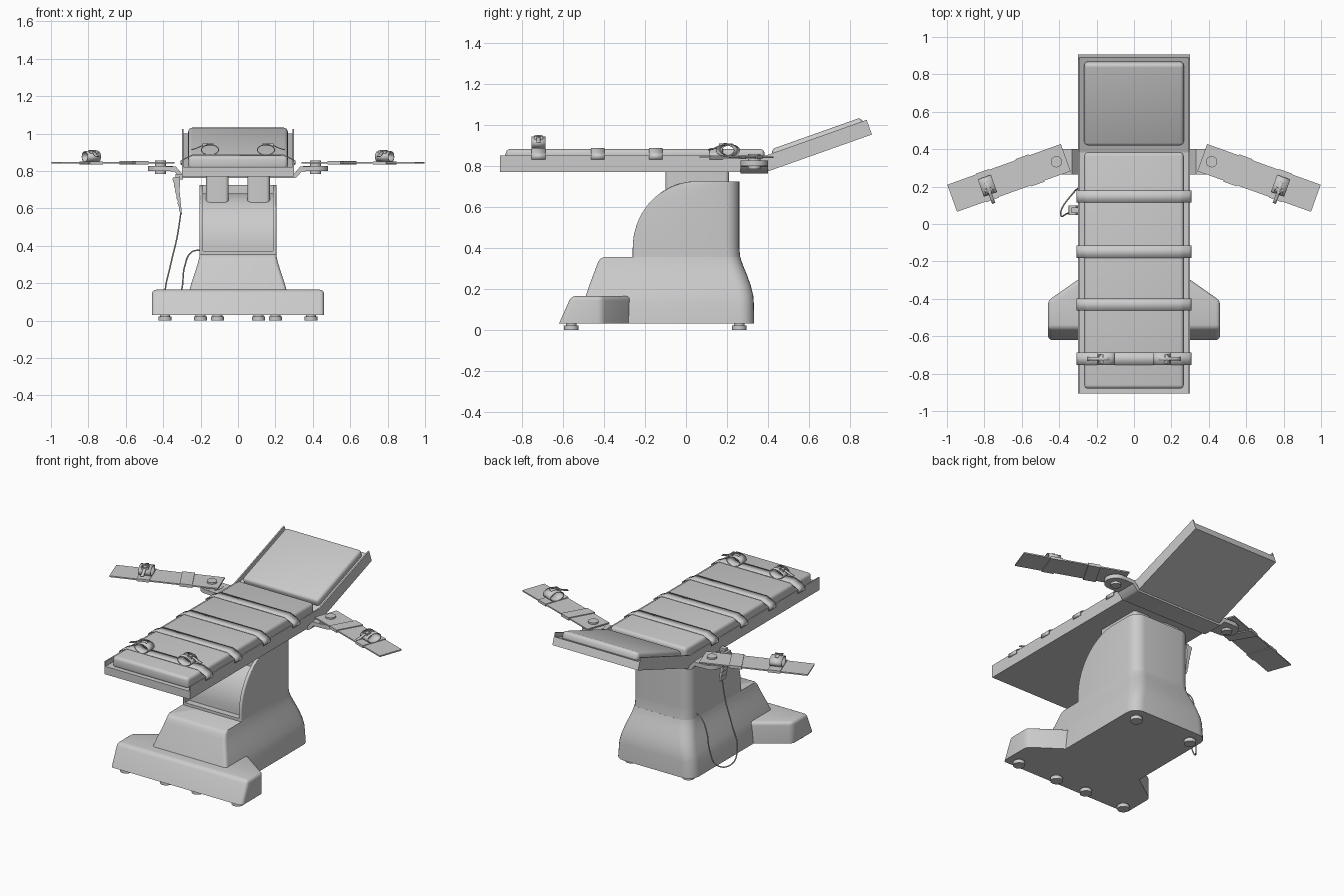
import bpy, bmesh
from math import sin, cos, pi, radians
from mathutils import Matrix, Vector

if "Cube" in bpy.data.objects:
    bpy.data.objects.remove(bpy.data.objects["Cube"])


def finish(name, bm, mat=None):
    bmesh.ops.recalc_face_normals(bm, faces=bm.faces)
    me = bpy.data.meshes.new(name)
    bm.to_mesh(me)
    bm.free()
    if mat:
        me.transform(mat)
    ob = bpy.data.objects.new(name, me)
    bpy.context.collection.objects.link(ob)
    return ob


def place(axis, p, d):
    return {'x': (d, p[0], p[1]), 'y': (p[0], d, p[1]), 'z': (p[0], p[1], d)}[axis]


def prism(name, pts, axis, a, b, bevel=0, mat=None):
    """Closed profile extruded along an axis, optionally with rounded edges."""
    bm = bmesh.new()
    lo = [bm.verts.new(place(axis, p, a)) for p in pts]
    hi = [bm.verts.new(place(axis, p, b)) for p in pts]
    bm.faces.new(lo)
    bm.faces.new(hi)
    n = len(pts)
    for i in range(n):
        j = (i + 1) % n
        bm.faces.new((lo[i], lo[j], hi[j], hi[i]))
    if bevel:
        bmesh.ops.bevel(bm, geom=bm.edges[:], offset=bevel, segments=4, profile=0.5, affect='EDGES')
    return finish(name, bm, mat)


def box(name, lo, hi, bevel=0, mat=None):
    pts = [(lo[0], lo[1]), (hi[0], lo[1]), (hi[0], hi[1]), (lo[0], hi[1])]
    return prism(name, pts, 'z', lo[2], hi[2], bevel, mat)


def disc(name, x, y, r, z0, z1, n=32):
    return prism(name, [(x + r * cos(2 * pi * i / n), y + r * sin(2 * pi * i / n)) for i in range(n)], 'z', z0, z1)


def band(name, pts, y0, y1, thick=0.005, closed=False, mat=None):
    """Webbing strip following an xz path, given thickness by solidify."""
    bm = bmesh.new()
    rows = [[bm.verts.new((x, y, z)) for y in (y0, y1)] for x, z in pts]
    for i in range(len(rows) - (not closed)):
        a, b = rows[i], rows[(i + 1) % len(rows)]
        bm.faces.new((a[0], b[0], b[1], a[1]))
    ob = finish(name, bm, mat)
    m = ob.modifiers.new('thickness', 'SOLIDIFY')
    m.thickness, m.offset = thick, 0
    return ob


def mirror(*obs):
    for ob in obs:
        ob.modifiers.new('mirror', 'MIRROR')


def ring(w, f, b, rf, rb, z):
    """Rounded rectangle: half width, front y, back y, front and back radii."""
    out = []
    for cx, cy, r, a0 in ((w - rf, f + rf, rf, -90), (w - rb, b - rb, rb, 0),
                          (-w + rb, b - rb, rb, 90), (-w + rf, f + rf, rf, 180)):
        for i in range(7):
            a = radians(a0 + 15 * i)
            out.append((cx + r * cos(a), cy + r * sin(a), z))
    return out


def loft(name, rings):
    bm = bmesh.new()
    rows = [[bm.verts.new(p) for p in r] for r in rings]
    bm.faces.new(rows[0])
    bm.faces.new(rows[-1])
    n = len(rows[0])
    for a, b in zip(rows, rows[1:]):
        for i in range(n):
            j = (i + 1) % n
            bm.faces.new((a[i], a[j], b[j], b[i]))
    return finish(name, bm)


def cuff(name, loc, rot, w):
    """Buckled loop with its axis on local y and a loose tail on local +x."""
    M = Matrix.Translation(loc) @ Matrix.Rotation(rot, 4, 'Z')
    loop = [(0.046 * cos(2 * pi * i / 28), 0.029 + 0.027 * sin(2 * pi * i / 28)) for i in range(28)]
    mirror(band(name + '_loop', loop, -w / 2, w / 2, 0.005, True, M),
           band(name + '_tail', [(-0.02, 0.059), (0.015, 0.06), (0.045, 0.05), (0.075, 0.036), (0.1, 0.03)],
                -0.009, 0.009, 0.005, False, M),
           box(name + '_buckle_bar', (0.012, -0.02, 0.054), (0.018, 0.02, 0.066), 0, M),
           box(name + '_buckle_bar_outer', (0.034, -0.02, 0.046), (0.04, 0.02, 0.06), 0, M),
           box(name + '_buckle_side_a', (0.012, -0.022, 0.05), (0.04, -0.016, 0.062), 0, M),
           box(name + '_buckle_side_b', (0.012, 0.016, 0.05), (0.04, 0.022, 0.062), 0, M))


# Base foot with sloped front and rounded upper edges
bm = bmesh.new()
half = [(0.46, -0.62), (0.46, -0.41), (0.26, -0.27)]
outline = half + [(-x, y) for x, y in reversed(half)]
lo = [bm.verts.new((x, y, 0.03)) for x, y in outline]
hi = [bm.verts.new((x, y + (0.06 if y < -0.6 else 0), 0.165)) for x, y in outline]
bm.faces.new(lo)
bm.faces.new(hi)
for i in range(6):
    j = (i + 1) % 6
    bm.faces.new((lo[i], lo[j], hi[j], hi[i]))
round_edges = [e for e in bm.edges if max(v.co.z for v in e.verts) > 0.1]
bmesh.ops.bevel(bm, geom=round_edges, offset=0.022, segments=4, profile=0.5, affect='EDGES')
finish('base_foot', bm)

# Floor pads
for i, (x, y) in enumerate([(0.39, -0.56), (0.11, -0.56), (0.2, 0.26)]):
    mirror(disc('floor_pad_%d' % i, x, y, 0.035, 0, 0.022), disc('floor_pad_stem_%d' % i, x, y, 0.026, 0.02, 0.032))

# Flared lower pedestal
lower = [(0.03, 0.275, -0.53, 0.333), (0.13, 0.268, -0.502, 0.331), (0.17, 0.258, -0.488, 0.328),
         (0.22, 0.243, -0.471, 0.315), (0.27, 0.226, -0.452, 0.297), (0.31, 0.214, -0.437, 0.28),
         (0.335, 0.208, -0.427, 0.271), (0.348, 0.206, -0.416, 0.267), (0.355, 0.205, -0.402, 0.265)]
loft('pedestal_lower', [ring(w, f, b, 0.02, 0.07, z) for z, w, f, b in lower])

# Upper pedestal shell with curved front, hollowed to leave a rim
arc = [radians(5 * i) for i in range(19)]
rings = [ring(0.205, -0.26, 0.265, 0.008, 0.07, 0.352)]
rings += [ring(0.205, 0.05 - 0.31 * cos(t), 0.26, 0.008, 0.07, 0.40 + 0.325 * sin(t)) for t in arc]
shell = loft('pedestal_shell', rings)
recess = [(-0.4, 0.372), (-0.22, 0.372)] + [(0.05 - 0.27 * cos(t), 0.40 + 0.28 * sin(t)) for t in arc]
recess += [(0.22, 0.68), (0.22, 0.9), (-0.4, 0.9)]
cutter = prism('shell_cutter', recess, 'x', -0.188, 0.188)
cutter.hide_render = True
m = shell.modifiers.new('recess', 'BOOLEAN')
m.operation, m.object, m.solver = 'DIFFERENCE', cutter, 'EXACT'
dg = bpy.context.evaluated_depsgraph_get()
shell.data = bpy.data.meshes.new_from_object(shell.evaluated_get(dg))
shell.modifiers.clear()
bpy.data.objects.remove(cutter)

# Lift columns between pedestal and table
col = [(x, y) for x, y, z in ring(0.06, -0.1, 0.21, 0.02, 0.02, 0)]
mirror(prism('lift_column', [(x + 0.11, y) for x, y in col], 'z', 0.6, 0.775))

# Table and head section: channel trays with cushions
def channel(h):
    r = [(0.3, 0), (0.3, h), (0.292, h), (0.292, 0.05)]
    return r + [(-x, z) for x, z in reversed(r)]


table = Matrix.Translation((0, 0, 0.77))
head = Matrix.Translation((0, 0.39, 0.77)) @ Matrix.Rotation(radians(19.5), 4, 'X')
prism('table_tray', channel(0.08), 'y', -0.907, 0.392, 0, table)
prism('head_tray', channel(0.076), 'y', 0, 0.549, 0, head)
box('table_cushion', (-0.266, -0.88, 0.04), (0.266, 0.383, 0.112), 0.02, table)
box('head_cushion', (-0.266, 0.06, 0.04), (0.266, 0.528, 0.096), 0.02, head)

# Body straps
side = [(0.303, 0.832), (0.304, 0.853), (0.292, 0.862), (0.262, 0.876), (0.245, 0.884)]
path = side + [(-x, z) for x, z in reversed(side)]
for i, y in enumerate((0.147, -0.148, -0.43, -0.72)):
    band('body_strap_%d' % i, path, y - 0.033, y + 0.033, 0.006)

# Ankle cuffs
cuff('ankle_cuff', (0.15, -0.72, 0.884), 0, 0.066)

# Arm board bracket: cranked bar below the table with rounded ends
crank = [(0.302, 0.762), (0.312, 0.765), (0.342, 0.798), (0.415, 0.8)]
top = [(0.415, 0.825), (0.332, 0.823), (0.3, 0.785)]
prof = crank + top
prism('arm_bracket', prof + [(-x, z) for x, z in reversed(prof)], 'y', 0.265, 0.4)
mirror(disc('bracket_end', 0.415, 0.333, 0.0665, 0.799, 0.8255),
       disc('pivot_knob', 0.415, 0.333, 0.03, 0.785, 0.857))

# Arm boards with sleeve, strap and wrist cuff
ang = radians(-19.7)
M = Matrix.Translation((0.365, 0.355, 0.843)) @ Matrix.Rotation(ang, 4, 'Z')
mirror(box('arm_board', (0, -0.077, -0.004), (0.645, 0.077, 0.004), 0, M),
       prism('arm_sleeve', [(0.15, -0.083), (0.225, -0.083), (0.255, 0.083), (0.18, 0.083)],
             'z', -0.009, 0.009, 0, M),
       box('wrist_strap', (0.408, -0.081, -0.008), (0.482, 0.081, 0.008), 0, M))
cuff('wrist_cuff', M @ Vector((0.445, 0.0, 0.004)), ang - pi / 2, 0.075)

# Hand control with finger grooves, hung on the table edge
grip = [(-0.348 + 0.04 * i / 24 - 0.004 * abs(sin(pi * i / 4)), 0.765 - 0.19 * i / 24) for i in range(25)]
prism('hand_control', grip + [(-0.300, 0.57), (-0.312, 0.69), (-0.31, 0.77)], 'y', 0.048, 0.1)
box('hand_control_hook', (-0.335, 0.06, 0.755), (-0.295, 0.088, 0.785))

# Control cord
cu = bpy.data.curves.new('control_cord', 'CURVE')
cu.dimensions, cu.bevel_depth, cu.bevel_resolution, cu.resolution_u = '3D', 0.004, 2, 8
cord = [(-0.305, 0.075, 0.58), (-0.325, 0.07, 0.45), (-0.36, 0.055, 0.3), (-0.39, 0.045, 0.15), (-0.382, 0.09, 0.07),
        (-0.33, 0.16, 0.075), (-0.3, 0.19, 0.17), (-0.285, 0.2, 0.29), (-0.25, 0.2, 0.365), (-0.195, 0.18, 0.378)]
sp = cu.splines.new('BEZIER')
sp.bezier_points.add(len(cord) - 1)
for p, c in zip(sp.bezier_points, cord):
    p.co = c
    p.handle_left_type = p.handle_right_type = 'AUTO'
bpy.context.collection.objects.link(bpy.data.objects.new('control_cord', cu))

# Smooth shading with sharp edges kept
for ob in bpy.data.objects:
    if ob.type == 'MESH':
        ob.select_set(True)
        bpy.context.view_layer.objects.active = ob
bpy.ops.object.shade_smooth_by_angle(angle=radians(35))
